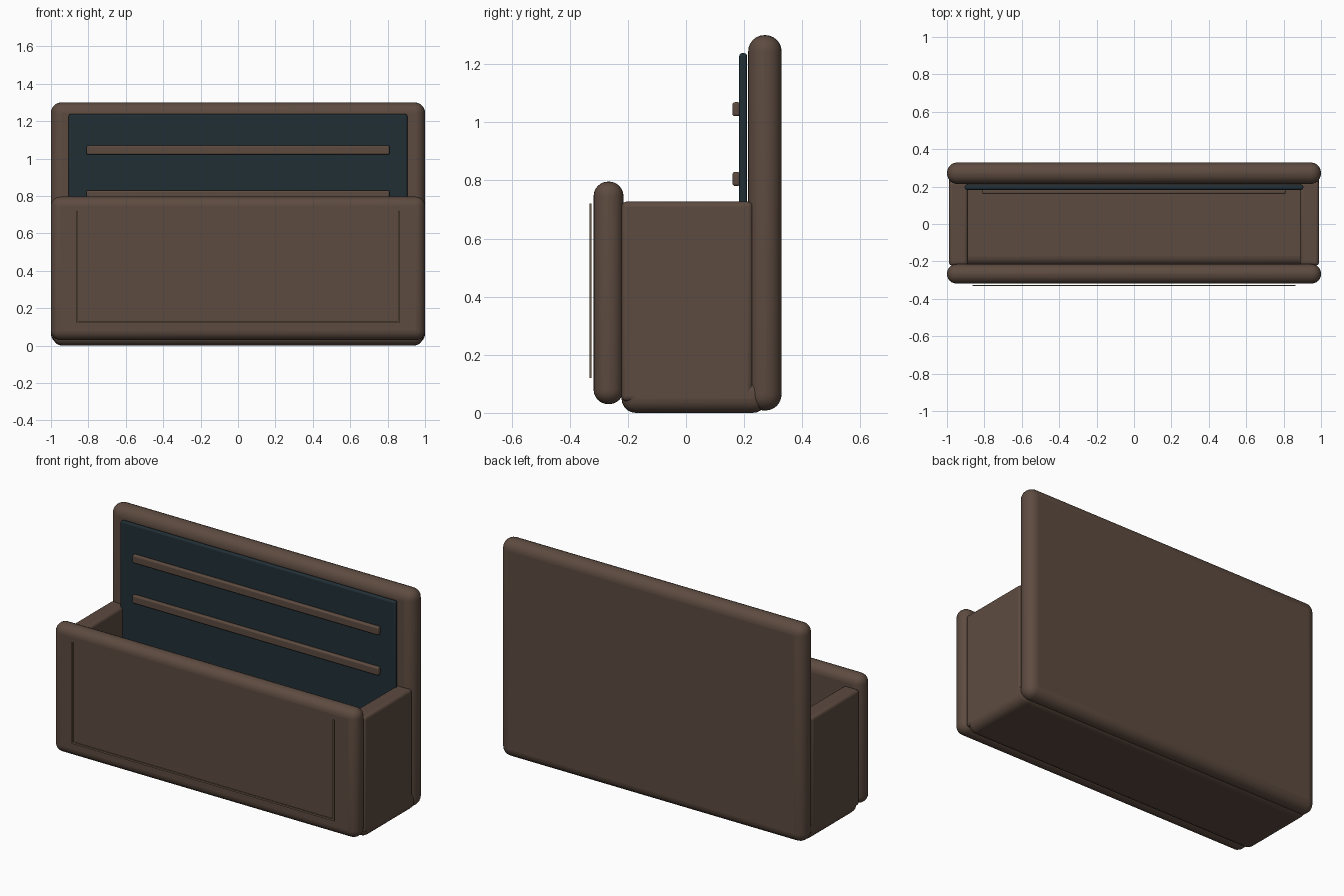
import bpy

if "Cube" in bpy.data.objects:
    bpy.data.objects.remove(bpy.data.objects["Cube"])


def material(name, rgb):
    m = bpy.data.materials.new(name)
    m.diffuse_color = (*rgb, 1)
    m.use_nodes = True
    m.node_tree.nodes["Principled BSDF"].inputs["Base Color"].default_value = m.diffuse_color
    return m


BROWN = material("brown_leather", (0.109, 0.070, 0.051))
SLATE = material("slate_lining", (0.015, 0.028, 0.036))
TAN = material("tan_stitching", (0.15, 0.105, 0.06))


def box(name, lo, hi, mat, bevel=0.0, segments=5):
    """Rounded box spanning the corners lo and hi."""
    center = [(a + b) / 2 for a, b in zip(lo, hi)]
    bpy.ops.mesh.primitive_cube_add(size=1, location=center)
    ob = bpy.context.object
    ob.name = name
    ob.scale = [b - a for a, b in zip(lo, hi)]
    bpy.ops.object.transform_apply(location=False, rotation=False, scale=True)
    ob.data.materials.append(mat)
    if bevel:
        mod = ob.modifiers.new("round", "BEVEL")
        mod.width = bevel
        mod.segments = segments
        bpy.ops.object.shade_smooth_by_angle()
    return ob


# Main padded body
box("base", (-0.99, -0.222, 0), (0.99, 0.28, 0.12), BROWN, 0.05)
box("back_panel", (-1, 0.214, 0.008), (1, 0.329, 1.30), BROWN, 0.056, 6)
box("front_panel", (-1, -0.318, 0.03), (1, -0.215, 0.796), BROWN, 0.05, 6)

# End walls
for side, s in (("left", -1), ("right", 1)):
    x0, x1 = sorted((s * 0.888, s * 0.99))
    box(f"{side}_wall", (x0, -0.222, 0.04), (x1, 0.23, 0.727), BROWN, 0.018, 4)

# Lining on the back, with two raised rails
box("back_lining", (-0.905, 0.183, 0.10), (0.905, 0.21, 1.238), SLATE, 0.01, 3)
for i, z in enumerate((0.805, 1.045)):
    box(f"rail_{i + 1}", (-0.81, 0.16, z - 0.024), (0.81, 0.186, z + 0.024),
        BROWN, 0.008, 3)

# Thin stitched trim in front of the front panel
for side, s in (("left", -1), ("right", 1)):
    box(f"{side}_stitching", (s * 0.86 - 0.004, -0.332, 0.12),
        (s * 0.86 + 0.004, -0.325, 0.72), TAN)
box("lower_stitching", (-0.86, -0.332, 0.12), (0.86, -0.325, 0.13), TAN)
